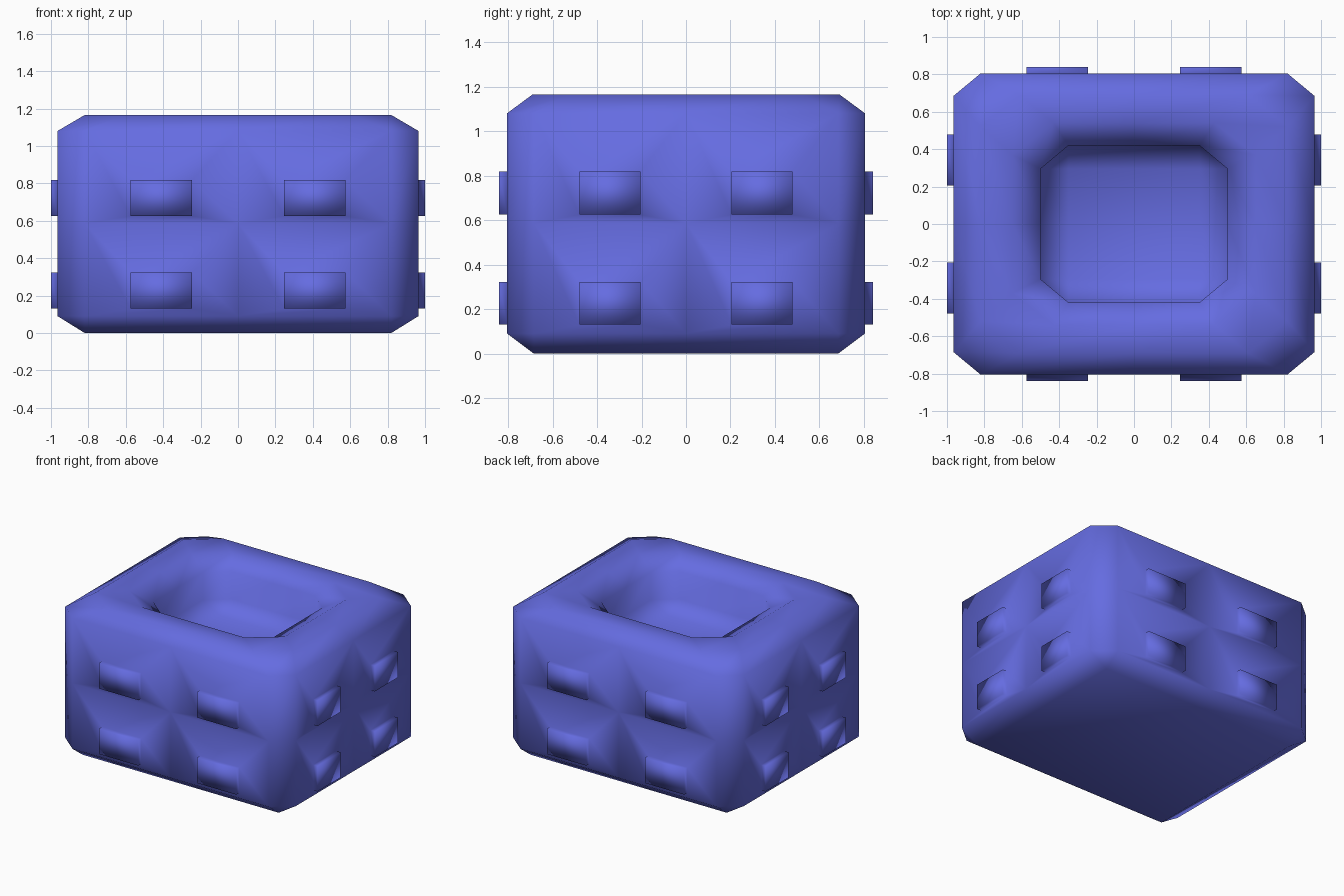
import bpy, bmesh
from mathutils import Vector

if "Cube" in bpy.data.objects:
    bpy.data.objects.remove(bpy.data.objects["Cube"])

bm = bmesh.new()


def ring(hx, hy, cx, cy, z):
    """Rectangle with cut corners plus side midpoints (12 points)."""
    pts = [(-cx, -hy), (0, -hy), (cx, -hy), (hx, -cy), (hx, 0), (hx, cy),
           (cx, hy), (0, hy), (-cx, hy), (-hx, cy), (-hx, 0), (-hx, -cy)]
    return [bm.verts.new((x, y, z)) for x, y in pts]


def panel(a, b, c, d):
    """Wall panel a-b-c-d with a raised block set into its lower half."""
    corners = [a, b, c, d]
    A, B, D = a.co, b.co, d.co
    out = (B - A).cross(D - A).normalized() * 0.035
    base = [A + (B - A) * u + (D - A) * v
            for u, v in ((.3, .08), (.7, .08), (.7, .47), (.3, .47))]
    inner = [bm.verts.new(p) for p in base]
    outer = [bm.verts.new(p + out) for p in base]
    for lo, hi in ((corners, inner), (inner, outer)):
        for i in range(4):
            j = (i + 1) % 4
            bm.faces.new((lo[i], lo[j], hi[j], hi[i]))
    bm.faces.new(outer)


# Cross-sections from the underside, up the walls, over the rim, into the hollow
sections = [
    (.82, .685, .82, .685, 0),
    (.965, .805, .82, .685, .09),
    (.965, .805, .82, .685, .585),
    (.965, .805, .82, .685, 1.08),
    (.82, .69, .61, .52, 1.165),
    (.65, .54, .43, .37, 1.165),
    (.50, .42, .35, .295, 1.09),
    (.50, .42, .35, .295, .88),
    (.35, .295, .35, .295, .80),
]
rings = [ring(*s) for s in sections]
for k in range(len(rings) - 1):
    lo, hi = rings[k], rings[k + 1]
    for i in range(12):
        j = (i + 1) % 12
        quad = (lo[i], lo[j], hi[j], hi[i])
        if k in (1, 2) and i % 3 != 2:
            panel(*quad)
        else:
            bm.faces.new(quad)
bm.faces.new(rings[0][::-1])
bm.faces.new(rings[-1])

# Close the rectangle corners where ring points coincide
bmesh.ops.remove_doubles(bm, verts=bm.verts, dist=1e-4)
bmesh.ops.recalc_face_normals(bm, faces=bm.faces)
for f in bm.faces:
    f.smooth = True

mesh = bpy.data.meshes.new("hollow_block")
bm.to_mesh(mesh)
bm.free()
body = bpy.data.objects.new("hollow_block", mesh)
bpy.context.collection.objects.link(body)

mat = bpy.data.materials.new("blue")
mat.diffuse_color = (0.13, 0.15, 0.75, 1)
mat.use_nodes = True
mat.node_tree.nodes["Principled BSDF"].inputs["Base Color"].default_value = mat.diffuse_color
mesh.materials.append(mat)
